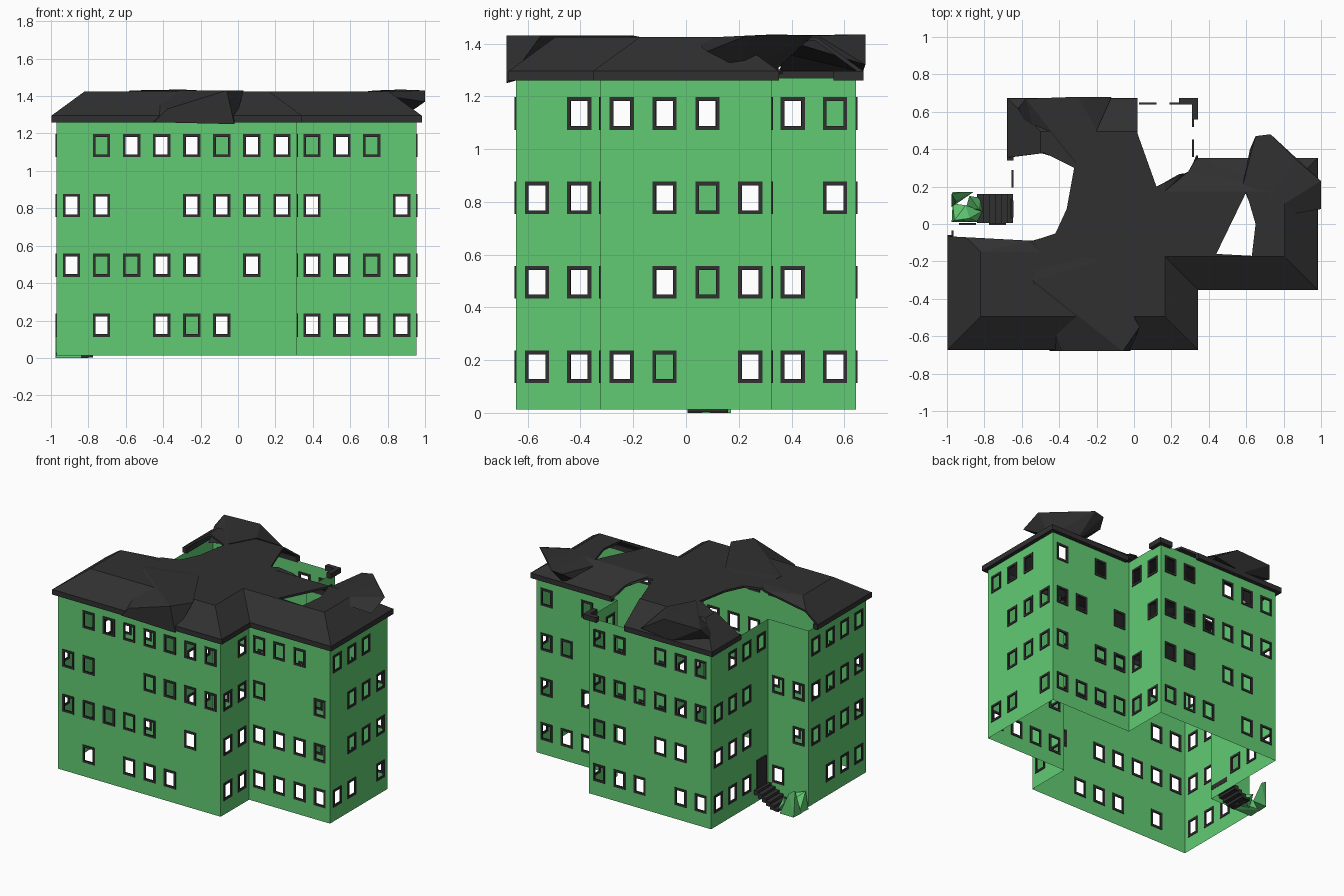
import bpy, bmesh
from mathutils import Vector
from mathutils.geometry import delaunay_2d_cdt

if "Cube" in bpy.data.objects:
    bpy.data.objects.remove(bpy.data.objects["Cube"])


def material(name, col):
    m = bpy.data.materials.new(name)
    m.diffuse_color = (*col, 1)
    m.use_nodes = True
    m.node_tree.nodes["Principled BSDF"].inputs["Base Color"].default_value = m.diffuse_color
    return m


GREEN = material("green_plaster", (0.12, 0.6, 0.17))
BLACK = material("charcoal", (0.03, 0.03, 0.03))


def finish(bm, name, mat):
    me = bpy.data.meshes.new(name)
    bm.to_mesh(me)
    bm.free()
    me.materials.append(mat)
    ob = bpy.data.objects.new(name, me)
    bpy.context.collection.objects.link(ob)
    return ob


def add_box(bm, x, y, z):
    r = bmesh.ops.create_cube(bm, size=1)
    for v in r["verts"]:
        v.co = [a[0] + (c + 0.5) * (a[1] - a[0]) for a, c in zip((x, y, z), v.co)]


def hull(name, pts, mat):
    bm = bmesh.new()
    vs = [bm.verts.new(p) for p in pts]
    r = bmesh.ops.convex_hull(bm, input=vs)
    bmesh.ops.delete(bm, geom=list({g for g in r["geom_interior"]}), context='VERTS')
    return finish(bm, name, mat)


# Footprint (counter-clockwise) and window layout per wall, top storey first
PLAN = [(-.97, -.645), (.315, -.645), (.315, -.325), (.955, -.325), (.955, .325),
        (.315, .325), (.315, .645), (-.65, .645), (-.65, 0), (-.97, 0)]
WINDOWS = ["01111111 11001111 11111010 01011100", "01 11 11 11",
           "1110 1001 1111 1111", "1110 0111 0111 1101",
           "1010 1101 1011 1111", "11 01 10 11",
           "110111 111111 110110 111011", "0111 1110 1110 1110",
           "00 11 01 10", "1111 1111 1111 0111"]
FLOOR_Z = [1.135, .815, .495, .175]
BASE, TOP = .012, 1.27

walls, frames = bmesh.new(), bmesh.new()


def rect(w, h, u, z):
    return [(u - w, z - h), (u + w, z - h), (u + w, z + h), (u - w, z + h)]


for i, layout in enumerate(WINDOWS):
    p, q = Vector(PLAN[i]), Vector(PLAN[(i + 1) % len(PLAN)])
    d = (q - p).normalized()
    n = Vector((d.y, -d.x))

    def at(u, z, out=0):
        xy = p + d * u + n * out
        return (xy.x, xy.y, z)

    rows = layout.split()
    cols = len(rows[0])
    step = (q - p).length / cols
    cuts = [TOP, .975, .655, .335, BASE]
    for r, row in enumerate(rows):
        for c, flag in enumerate(row):
            u0, u1, z1, z0 = c * step, (c + 1) * step, cuts[r], cuts[r + 1]
            cell = [(u0, z0), (u1, z0), (u1, z1), (u0, z1)]
            if flag == "0":
                walls.faces.new([walls.verts.new(at(*k)) for k in cell])
                continue
            u, z = (u0 + u1) / 2, FLOOR_Z[r]
            # wall panel around the opening
            hole = rect(.036, .05, u, z)
            a = [walls.verts.new(at(*k)) for k in cell]
            b = [walls.verts.new(at(*k)) for k in hole]
            for k in range(4):
                m = (k + 1) % 4
                walls.faces.new((a[k], a[m], b[m], b[k]))
            # window frame ring
            rings = [[frames.verts.new(at(*k, o)) for k in rect(w, h, u, z)]
                     for w, h, o in ((.046, .062, .005), (.032, .047, .005),
                                     (.032, .047, -.005), (.046, .062, -.005))]
            for s in range(4):
                A, B = rings[s], rings[(s + 1) % 4]
                for k in range(4):
                    m = (k + 1) % 4
                    frames.faces.new((A[k], A[m], B[m], B[k]))

bmesh.ops.remove_doubles(walls, verts=walls.verts, dist=.0005)
finish(walls, "walls", GREEN)
finish(frames, "window_frames", BLACK)


# Broken hip roof: offset outlines, triangulated with holes left out
def offset(o):
    res = []
    for i, b in enumerate(PLAN):
        b = Vector(b)
        d0 = (b - Vector(PLAN[i - 1])).normalized()
        d1 = (Vector(PLAN[(i + 1) % len(PLAN)]) - b).normalized()
        res.append(b + o * (Vector((d0.y, -d0.x)) + Vector((d1.y, -d1.x))))
    return res


def inside(pt, poly):
    hit = False
    for i, b in enumerate(poly):
        a = poly[i - 1]
        if (a[1] > pt[1]) != (b[1] > pt[1]):
            if pt[0] < (b[0] - a[0]) * (pt[1] - a[1]) / (b[1] - a[1]) + a[0]:
                hit = not hit
    return hit


def edge_dist(pt, poly):
    best = 9
    for i, b in enumerate(poly):
        a = poly[i - 1]
        t = max(0, min(1, (pt - a).dot(b - a) / (b - a).length_squared))
        best = min(best, (pt - a - (b - a) * t).length)
    return best


HOLES = [[(-1.1, -.06), (-.54, -.09), (-.42, -.05), (-.36, .08), (-.32, .3), (-.48, .38), (-.8, .34)],
         [(.02, .75), (.02, .48), (.12, .2), (.29, .28), (.345, .37), (.4, .75)],
         [(.44, -.16), (.6, .17), (.65, 0), (.63, -.17)]]
eave, ridge = offset(.028), offset(-.15)
pts, edges = [], []
for loop in [eave, ridge] + HOLES:
    s = len(pts)
    pts += [Vector(v) for v in loop]
    edges += [(s + k, s + (k + 1) % len(loop)) for k in range(len(loop))]
edges += [(k, k + len(PLAN)) for k in range(len(PLAN))]
co, _, tris, *_ = delaunay_2d_cdt(pts, edges, [], 0, 1e-5)
bm = bmesh.new()
vs = [bm.verts.new((v.x, v.y, 1.295 + .13 * min(1, edge_dist(v, eave) / .178))) for v in co]
for t in tris:
    mid = sum((co[k] for k in t), Vector((0, 0))) / 3
    if inside(mid, eave) and not any(inside(mid, h) for h in HOLES):
        bm.faces.new([vs[k] for k in t])
bmesh.ops.delete(bm, geom=[v for v in bm.verts if not v.link_faces], context='VERTS')
roof = finish(bm, "broken_roof", BLACK)
sol = roof.modifiers.new("thickness", 'SOLIDIFY')
sol.thickness = .015
sol.offset = -1

# Eave boards, interrupted where the roof is torn away
bm = bmesh.new()
W = .034
for x0, x1, y, s in ((-.998, .343, -.673, 1), (.343, .983, -.353, 1), (.343, .983, .353, -1),
                     (-.678, .02, .673, -1), (.24, .343, .673, -1)):
    add_box(bm, (x0, x1), sorted((y, y + s * W)), (1.26, 1.296))
for y0, y1, x, s in ((-.673, -.06, -.998, 1), (.34, .673, -.678, 1), (-.673, -.353, .343, -1),
                     (-.353, .353, .983, -1), (.56, .673, .343, -1)):
    add_box(bm, sorted((x, x + s * W)), (y0, y1), (1.26, 1.296))
finish(bm, "eave_boards", BLACK)

# Displaced roof chunks
hull("front_roof_chunk", [(-.45, -.68, 1.26), (-.02, -.68, 1.25), (.03, -.55, 1.43), (-.06, -.68, 1.43),
                          (-.38, -.68, 1.33), (-.54, -.3, 1.43), (-.5, -.1, 1.41), (-.17, -.2, 1.43)], BLACK)
hull("back_roof_chunk", [(-.58, .67, 1.43), (-.3, .68, 1.435), (-.12, .68, 1.32), (-.2, .5, 1.43),
                         (-.3, .32, 1.43), (-.5, .38, 1.36), (-.62, .62, 1.36), (-.35, .67, 1.29)], BLACK)
hull("right_roof_chunk", [(.62, .4, 1.37), (.65, .47, 1.42), (.73, .48, 1.43), (.87, .34, 1.435),
                          (1, .23, 1.43), (1, .08, 1.37), (.66, .02, 1.42), (.58, .2, 1.4),
                          (.9, .22, 1.3), (.75, .32, 1.28)], BLACK)

# Entrance stairs and door
bm = bmesh.new()
for k in range(6):
    add_box(bm, (-.84 + k * .032, -.808 + k * .032), (.005, .16), (max(0, k * .018 - .015), .018 * (k + 1)))
finish(bm, "entrance_stairs", BLACK)
bm = bmesh.new()
add_box(bm, (-.66, -.651), (.03, .135), (.1, .31))
finish(bm, "door", BLACK)

# Collapsed porch rubble
hull("rubble_large", [(-.975, .01, 0), (-.83, .01, 0), (-.81, .07, .02), (-.97, .11, 0), (-.96, .02, .13),
                      (-.88, .03, .1), (-.9, .1, .07)], GREEN)
hull("rubble_slab", [(-.975, .09, 0), (-.86, .17, 0), (-.97, .17, .0), (-.975, .16, .19), (-.93, .17, .16),
                     (-.95, .12, .12)], GREEN)
hull("rubble_small", [(-.9, .08, 0), (-.8, .06, 0), (-.82, .14, 0), (-.88, .15, .07), (-.83, .08, .08)], GREEN)
